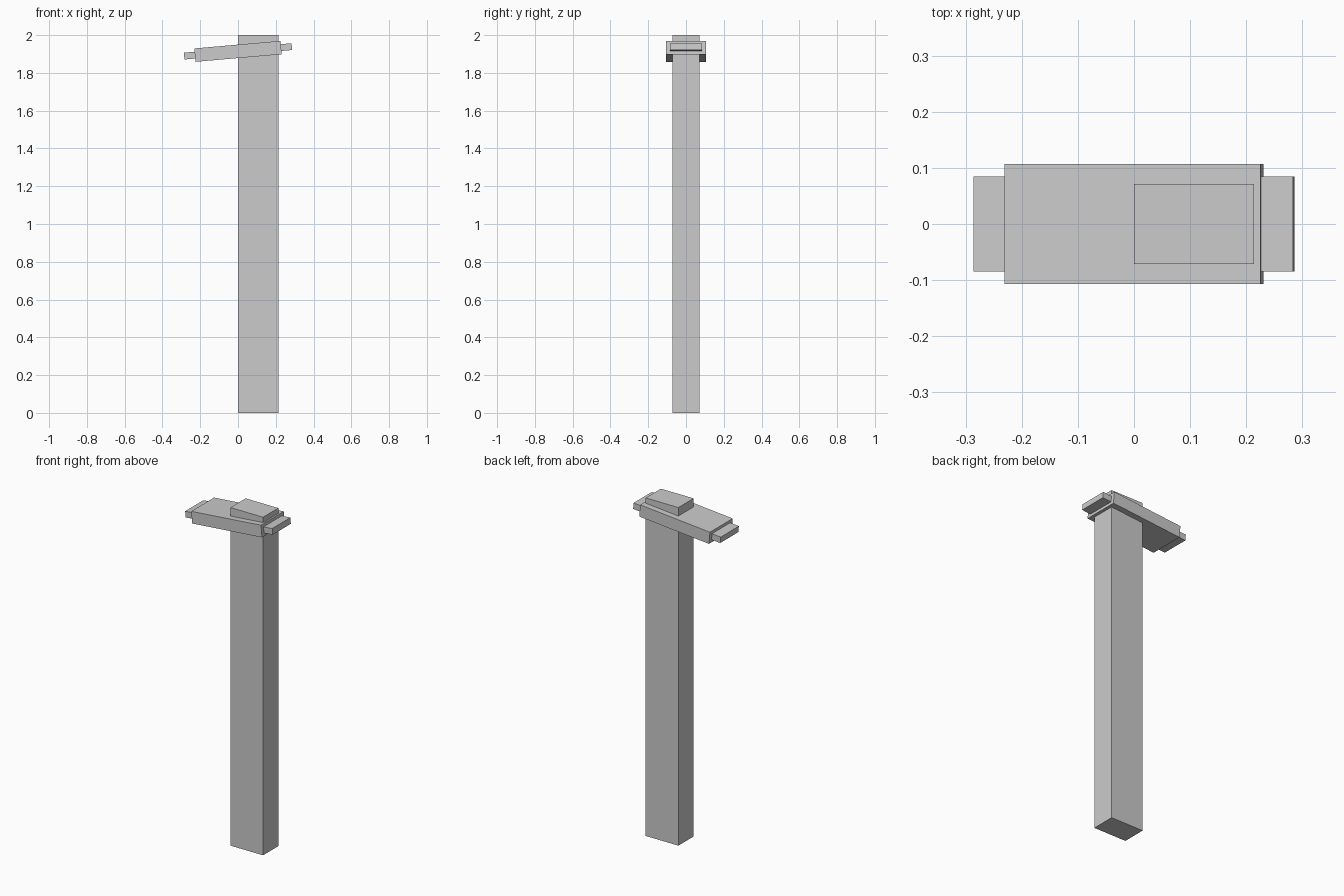
import bpy
import math

if "Cube" in bpy.data.objects:
    bpy.data.objects.remove(bpy.data.objects["Cube"])

TILT = math.radians(-5)
HEAD = (0.0, 0.0, 1.914)


def box(name, center, size, tilt=0.0):
    bpy.ops.mesh.primitive_cube_add(size=1, location=center, rotation=(0, tilt, 0))
    ob = bpy.context.object
    ob.name = name
    ob.scale = size
    bpy.ops.object.transform_apply(location=False, rotation=False, scale=True)
    return ob


# Upright handle, offset to one side of the head
box("handle", (0.107, 0, 1.0), (0.214, 0.142, 2.0))

# Tilted head block
box("head", HEAD, (0.458, 0.213, 0.071), TILT)

# Smaller striking ends on both sides of the head
for side, name in ((-1, "left_end"), (1, "right_end")):
    d = side * 0.2525
    pos = (d * math.cos(TILT), 0, HEAD[2] - d * math.sin(TILT))
    box(name, pos, (0.067, 0.17, 0.036), TILT)
